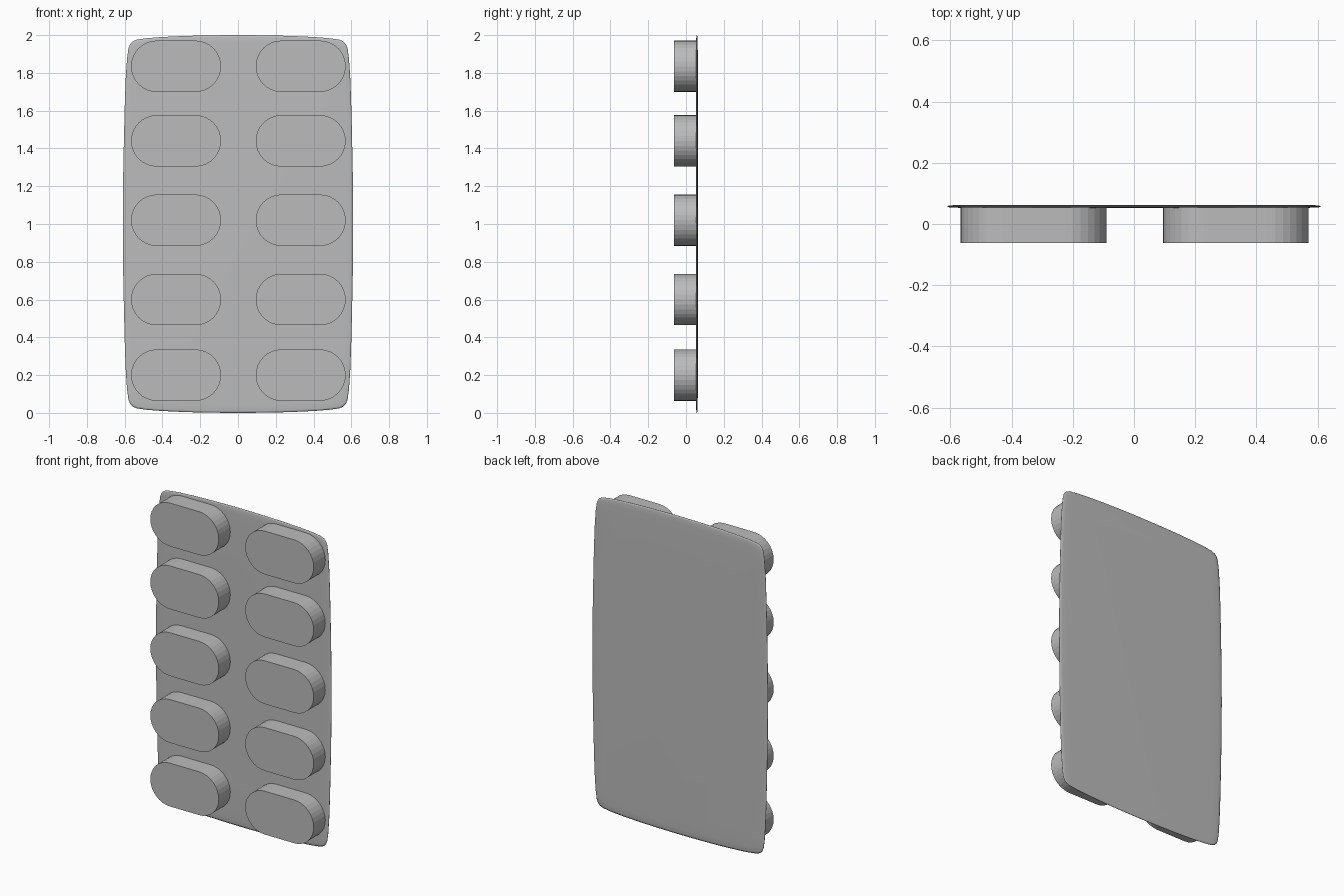
import bpy, bmesh, math

cube = bpy.data.objects.get("Cube")
if cube:
    bpy.data.objects.remove(cube, do_unlink=True)

# One plain grey for the whole pack
grey = bpy.data.materials.new("plain grey")
grey.use_nodes = True
colour = (0.5, 0.5, 0.5, 1)
grey.diffuse_color = colour
grey.node_tree.nodes["Principled BSDF"].inputs["Base Color"].default_value = colour


def loft(name, rings):
    """Join closed rings of points and cap both ends."""
    bm = bmesh.new()
    loops = [[bm.verts.new(p) for p in ring] for ring in rings]
    n = len(loops[0])
    for a, b in zip(loops, loops[1:]):
        for i in range(n):
            j = (i + 1) % n
            bm.faces.new((a[i], a[j], b[j], b[i]))
    bm.faces.new(loops[0])
    bm.faces.new(loops[-1])
    bmesh.ops.recalc_face_normals(bm, faces=bm.faces)
    mesh = bpy.data.meshes.new(name)
    bm.to_mesh(mesh)
    bm.free()
    mesh.materials.append(grey)
    obj = bpy.data.objects.new(name, mesh)
    bpy.context.collection.objects.link(obj)
    return obj


# Backing sheet: a quarter outline with bowed edges, mirrored both ways
quarter = [(0.61, 0), (0.608, 0.25), (0.604, 0.45), (0.599, 0.65), (0.594, 0.78),
           (0.587, 0.88), (0.58, 0.93), (0.571, 0.953), (0.557, 0.967), (0.535, 0.976),
           (0.48, 0.984), (0.4, 0.99), (0.27, 0.996), (0.13, 0.999), (0, 1)]
half = quarter + [(-x, z) for x, z in reversed(quarter[:-1])]
outline = half + [(x, -z) for x, z in reversed(half[1:-1])]

# Thin lens-like edge around the sheet
SHEET_Y = 0.0575
sections = [(0.9, -0.005), (0.96, -0.0042), (0.99, -0.003), (1, -0.001),
            (1, 0.001), (0.99, 0.003), (0.96, 0.0042), (0.9, 0.005)]
sheet = loft("backing_sheet", [
    [(x * s, SHEET_Y + dy, 1 + z * s) for x, z in outline] for s, dy in sections])
for poly in sheet.data.polygons:
    poly.use_smooth = True

# Capsule-shaped blisters in two columns of five
RADIUS, STRAIGHT, STEPS = 0.136, 0.102, 16


def stadium(cx, y, cz):
    pts = []
    for side, start in ((1, -math.pi / 2), (-1, math.pi / 2)):
        for i in range(STEPS + 1):
            a = start + math.pi * i / STEPS
            pts.append((cx + side * STRAIGHT + RADIUS * math.cos(a), y,
                        cz + RADIUS * math.sin(a)))
    return pts


for side, cx in (("right", -0.328), ("left", 0.332)):
    for row, cz in enumerate((0.2, 0.6, 1.02, 1.44, 1.835), 1):
        loft(f"blister_{side}_{row}", [stadium(cx, y, cz) for y in (-0.0625, 0.0535)])
